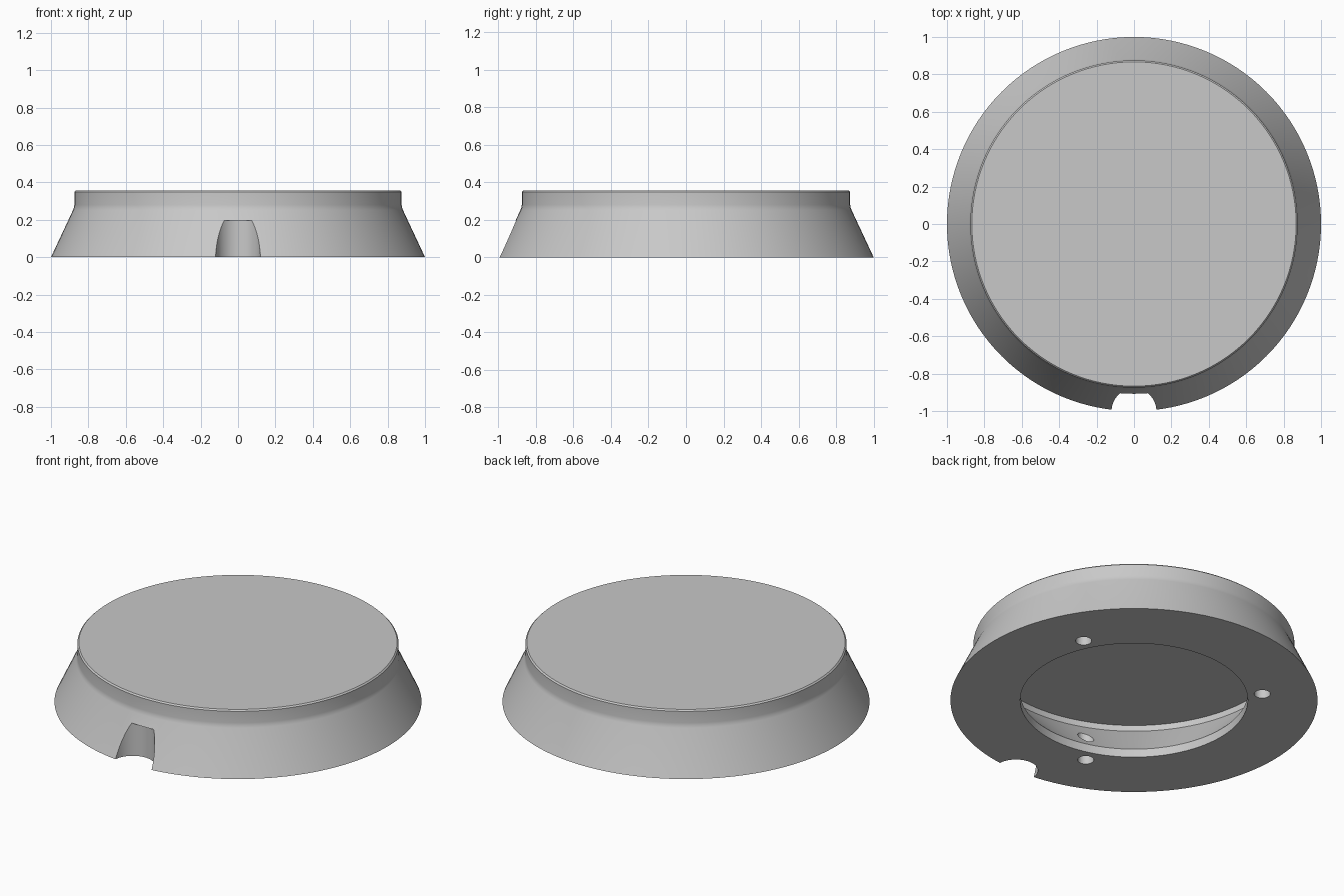
import bpy
import bmesh
import math
from mathutils import Matrix, Vector

cube = bpy.data.objects.get("Cube")
if cube:
    bpy.data.objects.remove(cube, do_unlink=True)

SEGMENTS = 128

grey = bpy.data.materials.new("light_grey")
grey.use_nodes = True
colour = (0.58, 0.58, 0.58, 1)
grey.diffuse_color = colour
grey.node_tree.nodes["Principled BSDF"].inputs["Base Color"].default_value = colour


def add_object(name, bm):
    """Turn a bmesh into a scene object in the one material."""
    bmesh.ops.recalc_face_normals(bm, faces=bm.faces)
    mesh = bpy.data.meshes.new(name)
    bm.to_mesh(mesh)
    bm.free()
    mesh.materials.append(grey)
    obj = bpy.data.objects.new(name, mesh)
    bpy.context.collection.objects.link(obj)
    return obj


def lathe(name, profile):
    """Revolve an open profile around z and cap both end rings."""
    bm = bmesh.new()
    verts = [bm.verts.new((r, 0, z)) for r, z in profile]
    edges = [bm.edges.new(pair) for pair in zip(verts, verts[1:])]
    bmesh.ops.spin(bm, geom=verts + edges, cent=(0, 0, 0), axis=(0, 0, 1),
                   angle=math.tau, steps=SEGMENTS, use_duplicate=False)
    bmesh.ops.remove_doubles(bm, verts=bm.verts, dist=0.0001)
    bmesh.ops.holes_fill(bm, edges=[e for e in bm.edges if e.is_boundary], sides=0)
    return add_object(name, bm)


def cut_cylinder(target, name, x, y, radius, top, sides):
    """Bore an upright cylinder into the target from below."""
    bottom = -0.1
    bm = bmesh.new()
    bmesh.ops.create_cone(bm, cap_ends=True, segments=sides, radius1=radius,
                          radius2=radius, depth=top - bottom,
                          matrix=Matrix.Translation((x, y, (top + bottom) / 2)))
    cutter = add_object(name, bm)
    cutter.hide_render = True
    mod = target.modifiers.new(name, "BOOLEAN")
    mod.operation = "DIFFERENCE"
    mod.solver = "EXACT"
    mod.object = cutter
    bpy.context.view_layer.objects.active = target
    bpy.ops.object.modifier_apply(modifier=name)
    bpy.data.objects.remove(cutter, do_unlink=True)


# Round base: top rim, flared skirt, flat underside, hollow that widens inside
outside = [(0.867, 0.357), (0.875, 0.349), (0.875, 0.28), (0.877, 0.265),
           (0.882, 0.252), (1.0, 0.0)]
inside = [(0.62, 0.0), (0.62, 0.05), (0.83, 0.284), (0.83, 0.32)]
base = lathe("round_base", outside + inside)

# Cable notch at the front edge
cut_cylinder(base, "cable_notch", 0, -1, 0.12, 0.197, 64)

# Three screw holes through the underside ring
for angle in (27, 134.5, 252):
    a = math.radians(angle)
    cut_cylinder(base, "screw_hole", 0.702 * math.cos(a), 0.702 * math.sin(a),
                 0.044, 0.25, 32)

bpy.ops.object.select_all(action="DESELECT")
base.select_set(True)
bpy.context.view_layer.objects.active = base
bpy.ops.object.shade_smooth_by_angle(angle=math.radians(30))
